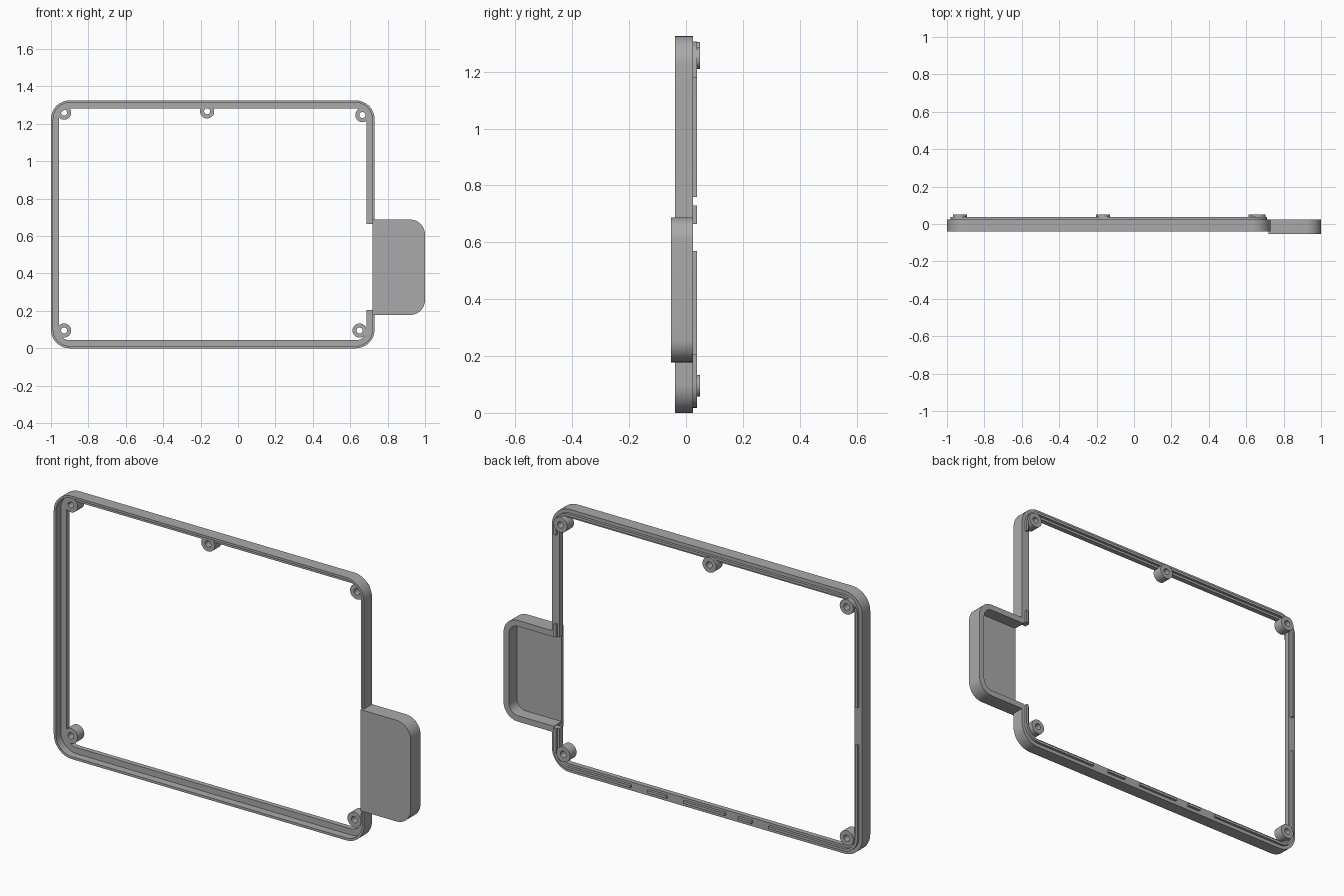
import bpy, bmesh, math

if "Cube" in bpy.data.objects:
    bpy.data.objects.remove(bpy.data.objects["Cube"], do_unlink=True)

grey = bpy.data.materials.new("plain grey")
grey.use_nodes = True
grey.diffuse_color = (0.4, 0.4, 0.4, 1)
grey.node_tree.nodes["Principled BSDF"].inputs["Base Color"].default_value = (0.4, 0.4, 0.4, 1)


def loft(name, rings, closed=False):
    """Skin a row of matching cross-sections, capped unless closed."""
    bm = bmesh.new()
    rows = [[bm.verts.new(p) for p in ring] for ring in rings]
    pairs = list(zip(rows, rows[1:]))
    if closed:
        pairs.append((rows[-1], rows[0]))
    else:
        bm.faces.new(rows[0])
        bm.faces.new(rows[-1][::-1])
    for a, b in pairs:
        for i in range(len(a)):
            j = (i + 1) % len(a)
            bm.faces.new((a[i], b[i], b[j], a[j]))
    bmesh.ops.recalc_face_normals(bm, faces=bm.faces)
    mesh = bpy.data.meshes.new(name)
    bm.to_mesh(mesh)
    bm.free()
    mesh.materials.append(grey)
    obj = bpy.data.objects.new(name, mesh)
    bpy.context.collection.objects.link(obj)
    bpy.ops.object.select_all(action='DESELECT')
    obj.select_set(True)
    bpy.context.view_layer.objects.active = obj
    bpy.ops.object.shade_smooth_by_angle(angle=math.radians(30))
    return obj


SIDES = "RTLB"  # right, top, left, bottom, counter-clockwise


def path(rect, radius, inset, start, end):
    """Rounded rectangle path, counter-clockwise between two (side, position) points."""
    x0, x1, z0, z1 = rect

    def on_side(side, t):
        return {"R": (x1 - inset, t), "L": (x0 + inset, t),
                "T": (t, z1 - inset), "B": (t, z0 + inset)}[side]

    centres = [(x1 - radius, z1 - radius), (x0 + radius, z1 - radius),
               (x0 + radius, z0 + radius), (x1 - radius, z0 + radius)]
    points = [on_side(*start)]
    k, stop = SIDES.index(start[0]), SIDES.index(end[0])
    turns = (stop - k) % 4
    if turns == 0 and start[1] > end[1] and start[0] == "R":
        turns = 4
    for c in range(k, k + turns):
        cx, cz = centres[c % 4]
        for s in range(13):
            a = math.pi / 2 * (c + s / 12)
            points.append((cx + (radius - inset) * math.cos(a),
                           cz + (radius - inset) * math.sin(a)))
    points.append(on_side(*end))
    return points


def sweep(name, rect, radius, section, start, end):
    """Sweep a section of (inset, y) points along the rounded rectangle."""
    rails = [[(x, y, z) for x, z in path(rect, radius, d, start, end)] for d, y in section]
    return loft(name, list(zip(*rails)))


def box_section(d0, d1, y0, y1):
    return [(d0, y0), (d1, y0), (d1, y1), (d0, y1)]


# Main frame: thin front rim, stepped inner ledge, open beside the tray
FRAME, FRAME_R = (-1, 0.73, 0, 1.325), 0.1
FRONT, BACK = -0.039, 0.025
section = [(0, FRONT), (0.012, FRONT), (0.012, 0), (0.043, 0), (0.043, BACK), (0, BACK)]
sweep("frame", FRAME, FRAME_R, section, ("R", 0.665), ("R", 0.205))

# Raised rear ridge, interrupted along the sides and bottom
ridge = box_section(0.018, 0.031, BACK - 0.005, 0.038)
spans = [(("R", 1.18), ("L", 0.76)), (("L", 0.57), ("B", -0.485)),
         (("B", -0.39), ("B", -0.315)), (("B", -0.24), ("B", -0.01)),
         (("B", 0.085), ("B", 0.19)), (("B", 0.285), ("R", 0.205)),
         (("R", 0.665), ("R", 0.73))]
for n, (start, end) in enumerate(spans):
    sweep(f"rear_ridge_{n + 1}", FRAME, FRAME_R, ridge, start, end)

# Side tray: closed at the front, open at the back and towards the frame
TRAY, TRAY_R = (0.72, 1, 0.178, 0.688), 0.08
TRAY_FRONT, FLOOR = -0.053, -0.038
rim = path((0.4, *TRAY[1:]), TRAY_R, 0, ("B", 0.72), ("T", 0.72))
loft("tray_floor", [[(x, y, z) for x, z in rim] for y in (TRAY_FRONT, FLOOR)])
sweep("tray_wall", TRAY, TRAY_R, box_section(0, 0.03, FLOOR, BACK), ("B", 0.72), ("T", 0.72))

# Hollow screw bosses
bosses = {"top_right": (-0.93, 1.26), "top_middle": (-0.165, 1.267),
          "top_left": (0.665, 1.247), "bottom_left": (0.65, 0.095),
          "bottom_right": (-0.93, 0.095)}
for place, (cx, cz) in bosses.items():
    rings = []
    for s in range(32):
        a = math.tau * s / 32
        rings.append([(cx + r * math.cos(a), y, cz + r * math.sin(a))
                      for r, y in box_section(0.016, 0.038, -0.003, 0.05)])
    loft("screw_boss_" + place, rings, closed=True)
